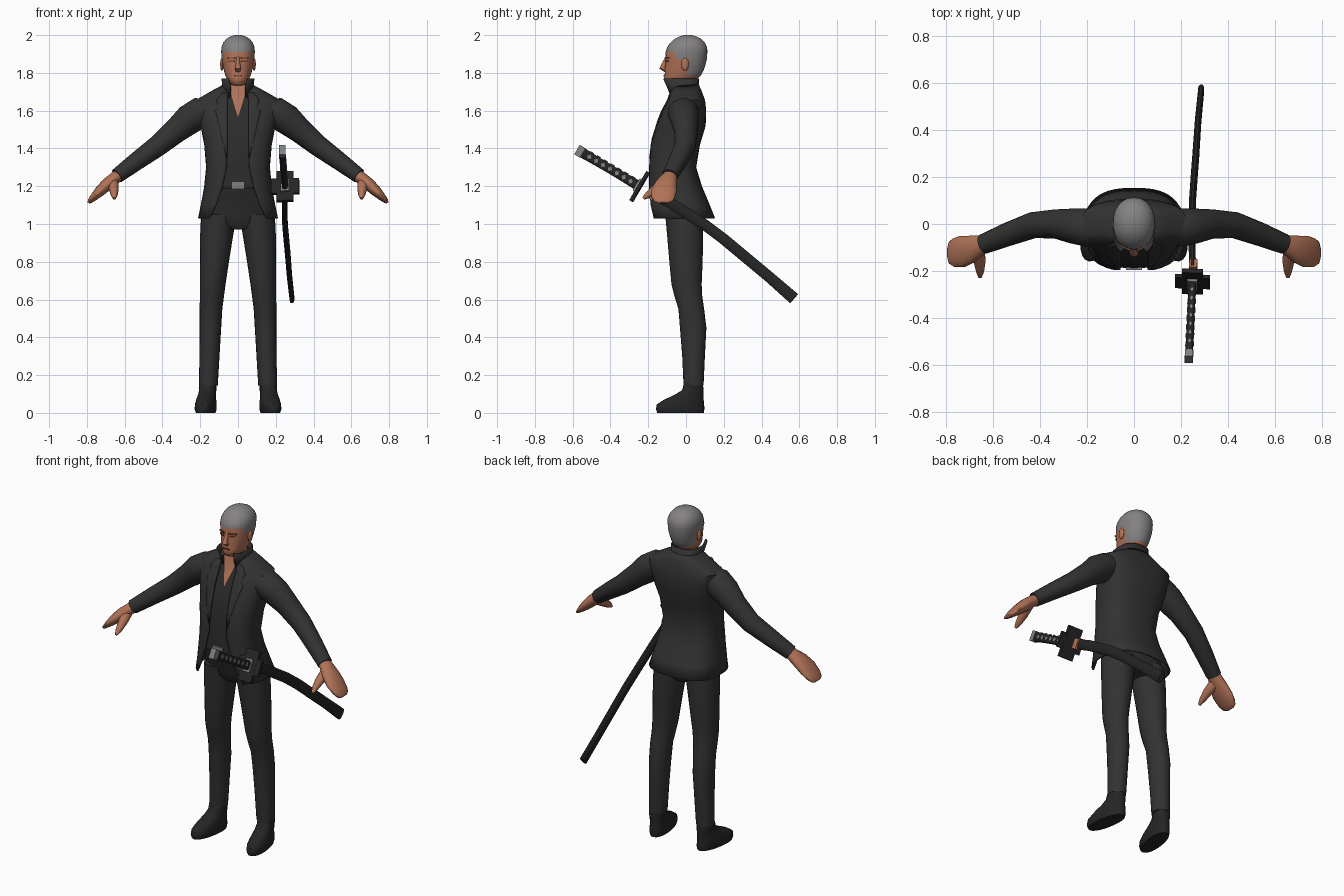
import bpy, bmesh, math
from mathutils import Vector, Matrix

cube = bpy.data.objects.get("Cube")
if cube:
    bpy.data.objects.remove(cube, do_unlink=True)


def material(name, r, g, b):
    m = bpy.data.materials.new(name)
    m.use_nodes = True
    m.diffuse_color = (r, g, b, 1)
    bsdf = next(n for n in m.node_tree.nodes if n.type == 'BSDF_PRINCIPLED')
    bsdf.inputs["Base Color"].default_value = (r, g, b, 1)
    bsdf.inputs["Roughness"].default_value = 0.8
    return m


CLOTH = material("charcoal cloth", .032, .032, .032)
SHIRT = material("dark shirt", .025, .025, .026)
SKIN = material("tan skin", .44, .17, .095)
SHADE = material("brown features", .22, .075, .04)
HAIR = material("grey hair", .23, .22, .225)
BLACK = material("black lacquer", .018, .018, .018)
SILVER = material("dull silver", .22, .22, .22)


def finish(name, bm, mats, angle=40):
    bmesh.ops.recalc_face_normals(bm, faces=bm.faces)
    me = bpy.data.meshes.new(name)
    bm.to_mesh(me)
    bm.free()
    ob = bpy.data.objects.new(name, me)
    bpy.context.collection.objects.link(ob)
    for m in mats:
        me.materials.append(m)
    bpy.ops.object.select_all(action='DESELECT')
    bpy.context.view_layer.objects.active = ob
    ob.select_set(True)
    bpy.ops.object.shade_smooth_by_angle(angle=math.radians(angle))
    return ob


def loft(name, rings, mats, closed=True, rule=None, angle=40):
    """Skin a list of point rings; open rings become a sheet."""
    bm = bmesh.new()
    rows = [[bm.verts.new(p) for p in r] for r in rings]
    n = len(rows[0])
    for a, b in zip(rows, rows[1:]):
        for i in range(n if closed else n - 1):
            j = (i + 1) % n
            bm.faces.new((a[i], a[j], b[j], b[i]))
    if closed:
        bm.faces.new(rows[0])
        bm.faces.new(rows[-1])
    if rule:
        for f in bm.faces:
            f.material_index = rule(f.calc_center_median())
    return finish(name, bm, mats, angle)


def spow(v, p):
    return math.copysign(abs(v) ** p, v)


def level(z, cx, cy, rx, ry, n=20, p=1.0, gap=0.0):
    """Horizontal rounded ring starting at the front, optionally open there."""
    a0 = math.asin(min(1, (gap / rx) ** (1 / p))) if gap else 0
    count = n + 1 if gap else n
    return [(cx + rx * spow(math.sin(a), p), cy - ry * spow(math.cos(a), p), z)
            for a in (a0 + (2 * math.pi - 2 * a0) * i / n for i in range(count))]


def sweep(name, path, mats, ref, n=14, p=1.0, rule=None):
    """Tube along (x, y, z, radius along ref, radius across)."""
    pts = [Vector(q[:3]) for q in path]
    rings = []
    for i, q in enumerate(path):
        t = (pts[min(i + 1, len(pts) - 1)] - pts[max(i - 1, 0)]).normalized()
        u = Vector(ref)
        u = (u - t * u.dot(t)).normalized()
        v = t.cross(u)
        rings.append([pts[i] + u * q[3] * spow(math.cos(a), p) + v * q[4] * spow(math.sin(a), p)
                      for a in (2 * math.pi * (k + .5) / n for k in range(n))])
    return loft(name, rings, mats, rule=rule)


def box(name, center, size, mat, rot=Matrix.Identity(3), sides=0):
    """Oriented box, or a flat prism when sides is given."""
    bm = bmesh.new()
    if sides:
        bmesh.ops.create_cone(bm, cap_ends=True, segments=sides, radius1=.5, radius2=.5, depth=1)
    else:
        bmesh.ops.create_cube(bm, size=1)
    m = Matrix.Translation(center) @ rot.to_4x4() @ Matrix.Diagonal((*size, 1))
    bmesh.ops.transform(bm, matrix=m, verts=bm.verts)
    return finish(name, bm, [mat])


# Jacket: z, half width, front y, back y, half opening
JACKET = [(1.03, .208, -.2, .15, .15), (1.1, .193, -.2, .122, .115), (1.2, .175, -.2, .08, .082),
          (1.3, .165, -.195, .05, .06), (1.42, .175, -.185, .07, .055), (1.52, .195, -.158, .1, .055),
          (1.6, .215, -.125, .103, .055), (1.655, .22, -.095, .097, .055),
          (1.7, .14, -.08, .08, .05), (1.735, .075, -.07, .065, .045)]
P = .75


def shell(name, rows, mat, thick):
    ob = loft(name, [level(z, 0, (f + b) / 2, w, (b - f) / 2, 36, P, g) for z, w, f, b, g in rows],
              [mat], closed=False)
    mod = ob.modifiers.new("thickness", 'SOLIDIFY')
    mod.thickness = thick
    mod.offset = 0
    return ob


def front_y(x, z):
    """Front surface of the jacket profile."""
    for a, b in zip(JACKET, JACKET[1:]):
        if a[0] <= z <= b[0]:
            k = (z - a[0]) / (b[0] - a[0])
            _, w, f, r, _ = [s + (e - s) * k for s, e in zip(a, b)]
            s = min(1, (abs(x) / w) ** (1 / P))
            return (f + r) / 2 - (r - f) / 2 * (1 - s * s) ** (P / 2)
    return -.07


shell("jacket", JACKET, CLOTH, .008)
shell("standing_collar", [(1.67, .085, -.08, .072, .04), (1.72, .078, -.1, .066, .038),
                          (1.77, .084, -.128, .064, .05)], CLOTH, .007)
loft("shirt", [level(z, 0, (f + b) / 2, w - .012, (b - f) / 2 - .012, 36, P)
               for z, w, f, b, g in JACKET[2:]], [SHIRT])

# Open neckline showing the chest
zs = [1.57, 1.6, 1.63, 1.655, 1.68, 1.7, 1.735]
loft("chest_opening", [[(x, front_y(0, z) + .006, z) for x in (-w, w)]
                       for z, w in ((z, .002 + (z - 1.57) * .3) for z in zs)], [SKIN], closed=False)

for side, s in (("left", 1), ("right", -1)):
    # Lapel lying on the jacket front
    rows = [(1.35, .058, .062), (1.45, .056, .085), (1.55, .056, .108), (1.6, .055, .12),
            (1.61, .055, .1), (1.655, .055, .115), (1.695, .055, .085)]
    lapel = loft(side + "_lapel", [[(s * x, front_y(x, z) - .007, z)
                                    for x in (a + (b - a) * k / 4 for k in range(5))]
                                   for z, a, b in rows], [CLOTH], closed=False)
    mod = lapel.modifiers.new("thickness", 'SOLIDIFY')
    mod.thickness = .005

    # Sleeve, cuff and hand
    sweep(side + "_sleeve", [(s * x, y, z, a, b) for x, y, z, a, b in (
        (.13, -.015, 1.605, .075, .06), (.2, -.015, 1.59, .082, .082), (.26, -.008, 1.553, .075, .08),
        (.33, 0, 1.493, .063, .066), (.43, -.005, 1.41, .056, .056), (.54, -.045, 1.33, .05, .048),
        (.64, -.085, 1.255, .043, .04))], [CLOTH], (0, 1, 0), 18)
    sweep(side + "_hand", [(s * x, y, z, a, b) for x, y, z, a, b in (
        (.61, -.078, 1.272, .03, .028), (.65, -.088, 1.245, .042, .033), (.69, -.105, 1.212, .058, .034),
        (.73, -.117, 1.175, .068, .029), (.765, -.122, 1.14, .062, .02), (.785, -.122, 1.12, .048, .013),
        (.792, -.122, 1.112, .025, .006))], [SKIN], (0, 1, 0), 16)
    sweep(side + "_thumb", [(s * x, y, z, a, a) for x, y, z, a in (
        (.665, -.11, 1.22, .032), (.657, -.16, 1.185, .026), (.655, -.2, 1.155, .018),
        (.655, -.226, 1.135, .008))], [SKIN], (1, 0, 0), 10)

    # Trouser leg
    loft(side + "_leg", [level(z, s * cx, cy, rx, ry) for z, cx, cy, rx, ry in (
        (.145, .157, .04, .05, .053), (.3, .151, .04, .053, .06), (.45, .146, .038, .057, .07),
        (.55, .143, .028, .06, .068), (.62, .138, .012, .064, .074), (.68, .134, .003, .068, .08),
        (.8, .125, 0, .077, .088), (.95, .112, -.005, .088, .096), (1.05, .1, -.01, .095, .1))], [CLOTH])

    # Shoe, toe turned slightly outwards
    turn = Matrix.Rotation(s * .16, 3, 'Z')
    pivot = Vector((s * .16, .04, 0))
    rings = [level(z, s * .16, cy, rx, ry, 20, .9) for z, cy, rx, ry in (
        (0, -.03, .048, .125), (.02, -.032, .054, .13), (.045, -.03, .053, .127), (.07, -.012, .05, .106),
        (.095, .015, .046, .078), (.12, .036, .045, .058), (.16, .04, .045, .049))]
    loft(side + "_shoe", [[pivot + turn @ (Vector(q) - pivot) for q in r] for r in rings], [BLACK])

    # Ear, eye and brow
    ear = bmesh.new()
    bmesh.ops.create_uvsphere(ear, u_segments=10, v_segments=8, radius=1, matrix=Matrix.Translation(
        (s * .085, -.005, 1.845)) @ Matrix.Diagonal((.01, .02, .034, 1)))
    finish(side + "_ear", ear, [SKIN])
    tilt = Matrix.Rotation(s * .45, 3, 'Z')
    box(side + "_eye", (s * .034, -.102, 1.862), (.03, .008, .009), SHADE, tilt)
    box(side + "_brow", (s * .036, -.101, 1.879), (.044, .009, .007), SHADE, tilt)

# Trouser seat, belt and buckle
loft("trouser_seat", [level(z, 0, cy, rx, ry, 28, .85) for z, cy, rx, ry in (
    (.97, -.005, .06, .07), (1.0, -.006, .15, .09), (1.06, -.012, .19, .1),
    (1.13, -.03, .175, .11), (1.2, -.055, .165, .115))], [CLOTH])
loft("belt", [level(z, 0, -.058, .168, .128, 28, P) for z in (1.185, 1.225)], [BLACK])
box("buckle", (0, -.19, 1.205), (.07, .012, .042), SILVER)

# Neck and head, hair coloured by hairline
loft("neck", [level(z, 0, cy, .056, .056) for z, cy in ((1.67, .008), (1.75, -.005), (1.82, -.005))], [SKIN])


def is_hair(c):
    nape = 1.785 - max(0, c.y - .05) * .2
    temple = c.z > 1.872 and c.y > -.05
    return int(c.z > 1.91 or temple or (c.y > .012 and c.z > nape))


HEAD = [(1.732, -.09, .0, .025), (1.742, -.108, .03, .042), (1.77, -.116, .06, .06),
        (1.785, -.113, .078, .067), (1.81, -.112, .092, .074), (1.84, -.11, .102, .08),
        (1.872, -.107, .11, .086), (1.91, -.108, .113, .089), (1.935, -.1, .112, .088),
        (1.96, -.083, .1, .078), (1.98, -.06, .081, .062), (1.993, -.035, .055, .04), (2, -.01, .03, .018)]
loft("head", [level(z, 0, (f + b) / 2, w, (b - f) / 2, 36, .92) for z, f, b, w in HEAD],
     [SKIN, HAIR], rule=is_hair, angle=60)
sweep("nose", [(0, -.1, 1.885, .008, .008), (0, -.115, 1.85, .011, .012), (0, -.125, 1.825, .017, .016),
               (0, -.108, 1.81, .014, .008)], [SKIN], (1, 0, 0), 10)
box("mouth", (0, -.115, 1.786), (.04, .009, .008), SHADE)

# Sword: curved scabbard, collar, guard and wrapped handle
sweep("scabbard", [(.249, -.19, 1.168, .015, .029), (.247, -.08, 1.11, .015, .03),
                   (.249, .1, .995, .015, .03), (.256, .2, .92, .015, .03), (.263, .29, .845, .015, .03),
                   (.273, .44, .72, .014, .03), (.286, .572, .605, .013, .033)],
      [BLACK], (1, 0, 0), 12, .8)
end, root = Vector((.234, -.562, 1.385)), Vector((.249, -.245, 1.198))
axis = (root - end).normalized()
side_dir = (Vector((1, 0, 0)) - axis * axis.x).normalized()
up = axis.cross(side_dir)
frame = Matrix((side_dir, up, axis)).transposed()
box("scabbard_throat", root + axis * .075, (.034, .06, .04), SKIN, frame)
box("guard_wide", root, (.15, .09, .018), BLACK, frame)
box("guard_tall", root, (.09, .18, .02), BLACK, frame)
box("guard_washer", root - axis * .014, (.045, .075, .014), SILVER, frame)
sweep("handle", [(*end.lerp(root, k), .016, .028 - .004 * math.sin(k * math.pi))
                 for k in (0, .25, .5, .75, 1)], [BLACK], (1, 0, 0), 12, .7)
box("pommel", end, (.035, .058, .034), SILVER, frame)
for i in range(7):
    spot = end.lerp(root, .16 + i * .115)
    for s in (-1, 1):
        box("handle_diamond", spot + side_dir * s * .0155, (.026, .03, .005), SILVER,
            frame @ Matrix.Rotation(math.pi / 2, 3, 'Y'), 4)
    box("handle_edge_diamond", spot + up * -.026, (.016, .024, .006), SILVER,
        frame @ Matrix.Rotation(math.pi / 2, 3, 'X'), 4)
